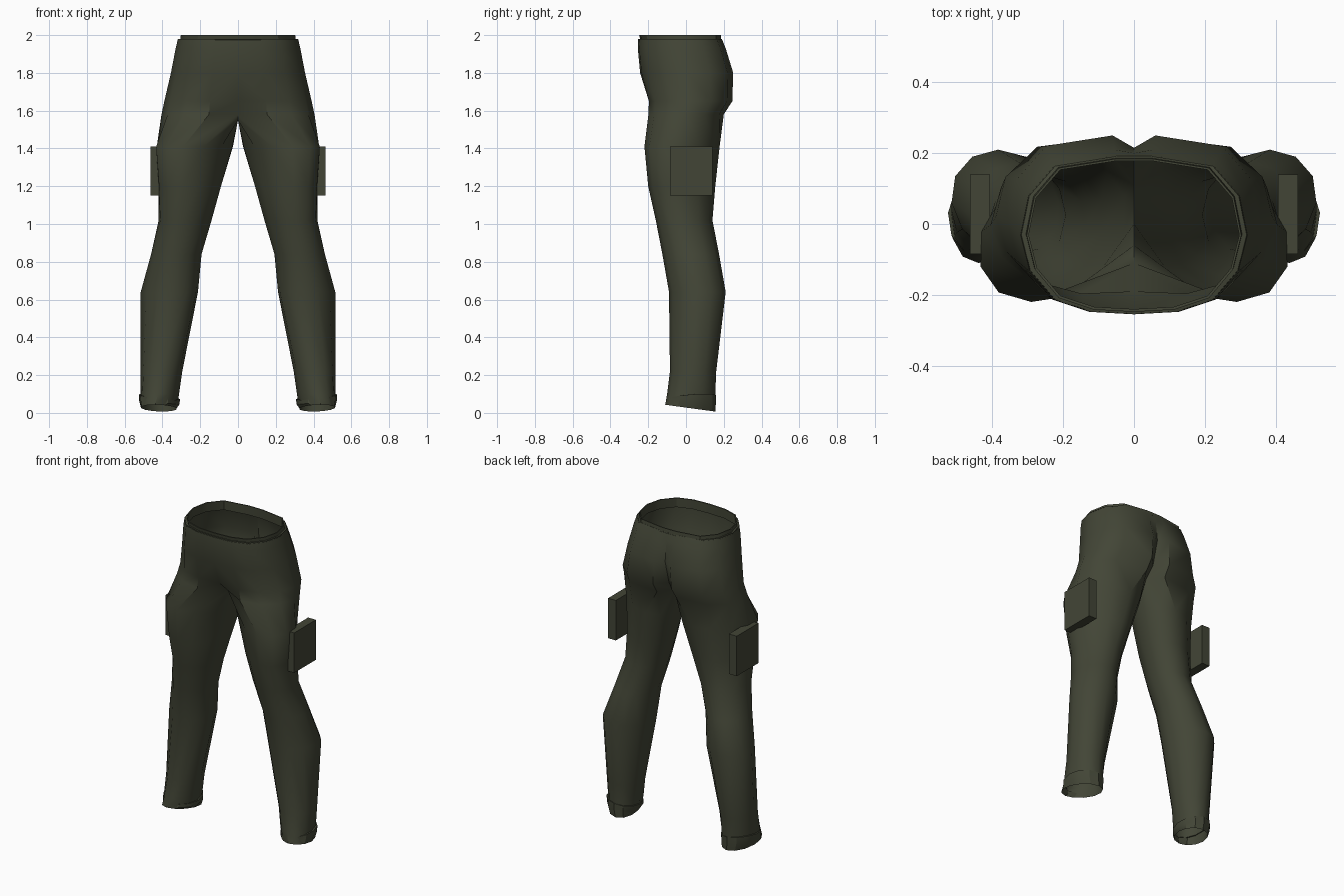
import bpy, bmesh, math

if "Cube" in bpy.data.objects:
    bpy.data.objects.remove(bpy.data.objects["Cube"])

olive = bpy.data.materials.new("olive_cloth")
olive.diffuse_color = (0.055, 0.06, 0.037, 1)
olive.use_nodes = True
olive.node_tree.nodes["Principled BSDF"].inputs["Base Color"].default_value = olive.diffuse_color


def finish(name, bm, angle=40):
    """Turn a +x half into a mirrored, shaded object."""
    bmesh.ops.recalc_face_normals(bm, faces=bm.faces)
    me = bpy.data.meshes.new(name)
    bm.to_mesh(me)
    bm.free()
    me.materials.append(olive)
    ob = bpy.data.objects.new(name, me)
    bpy.context.collection.objects.link(ob)
    mir = ob.modifiers.new("mirror", 'MIRROR')
    mir.merge_threshold = 0.001
    bpy.ops.object.select_all(action='DESELECT')
    bpy.context.view_layer.objects.active = ob
    ob.select_set(True)
    bpy.ops.object.modifier_apply(modifier="mirror")
    bpy.ops.object.shade_smooth_by_angle(angle=math.radians(angle))
    return ob


def bridge(bm, a, b, closed):
    n = len(a)
    for i in range(n if closed else n - 1):
        j = (i + 1) % n
        bm.faces.new((a[i], a[j], b[j], b[i]))


# half hip outline, front centre -> side -> back centre
FX = (0, .38, .70, .92, 1, .93, .70, .17, 0)
FY = (-1, -.97, -.82, -.45, 0, .5, .88, 1, 1)


def hip_row(bm, z, w, yf, yb, cf, cb):
    row = []
    for i in range(9):
        mid, half = (yf + yb) / 2, (yb - yf) / 2
        y = cf if i == 0 else cb if i == 8 else mid + FY[i] * half
        row.append(bm.verts.new((FX[i] * w, y, z)))
    return row


def leg_ring(bm, z, xi, xo, yf, yb, skew=0, tilt=0, side=0):
    ring = []
    for i in range(12):
        a = math.radians(30 * i - 30)
        s, c = math.sin(a), math.cos(a)
        ring.append(bm.verts.new(((xi + xo) / 2 + s * (xo - xi) / 2 + skew * c,
                                  (yf + yb) / 2 - c * (yb - yf) / 2,
                                  z + tilt * c + side * s)))
    return ring


# trousers body: hips, crotch seam and leg
bm = bmesh.new()
hips = [  # z, half width, front, back, centre front, centre back
    (1.98, .318, -.253, .19, -.253, .19),
    (1.93, .33, -.255, .21, -.255, .20),
    (1.80, .355, -.243, .25, -.243, .215),
    (1.65, .39, -.203, .245, -.19, .175),
    (1.58, .405, -.205, .20, -.11, .11)]
rows = [hip_row(bm, *h) for h in hips]
for a, b in zip(rows, rows[1:]):
    bridge(bm, a, b, False)
seam = [bm.verts.new((0, y, 1.55)) for y in (.06, 0, -.06)]
prev = rows[-1] + seam
legs = [  # z, inner x, outer x, front, back, skew
    (1.41, .03, .43, -.22, .178, .06),
    (1.20, .09, .42, -.20, .155, .04),
    (1.02, .14, .42, -.16, .14, .02),
    (.84, .193, .46, -.125, .175, 0),
    (.64, .212, .515, -.09, .21, -.02),
    (.22, .295, .515, -.085, .16, 0),
    (.10, .312, .515, -.10, .155, .01),
    (.025, .325, .512, -.11, .155, .02, .018)]
for l in legs:
    ring = leg_ring(bm, *l)
    bridge(bm, prev, ring, True)
    prev = ring
finish("trousers", bm)

# waistband: thin inset rim at the top
bm = bmesh.new()
band = [hip_row(bm, *h) for h in (
    (1.975, .32, -.255, .192, -.255, .192),
    (1.978, .305, -.243, .186, -.243, .186),
    (2.0, .303, -.248, .184, -.248, .184),
    (2.0, .297, -.24, .178, -.24, .178),
    (1.94, .30, -.24, .18, -.24, .18))]
for a, b in zip(band, band[1:]):
    bridge(bm, a, b, False)
finish("waistband", bm, 30)

# ankle cuffs
bm = bmesh.new()
cuff = [leg_ring(bm, *c) for c in (
    (.085, .315, .51, -.095, .152, .01, -.01, .013),
    (.085, .307, .525, -.095, .158, .01, -.01, .013),
    (.055, .310, .523, -.10, .158, .01, 0, .01),
    (.025, .325, .513, -.11, .156, .02, .018))]
for a, b in zip(cuff, cuff[1:]):
    bridge(bm, a, b, True)
finish("ankle_cuffs", bm, 30)

# thigh pockets
bm = bmesh.new()
bmesh.ops.create_cube(bm, size=1)
for v in bm.verts:
    v.co = (.435 + v.co.x * .056, .028 + v.co.y * .224, 1.28 + v.co.z * .26)
finish("thigh_pockets", bm, 30)
